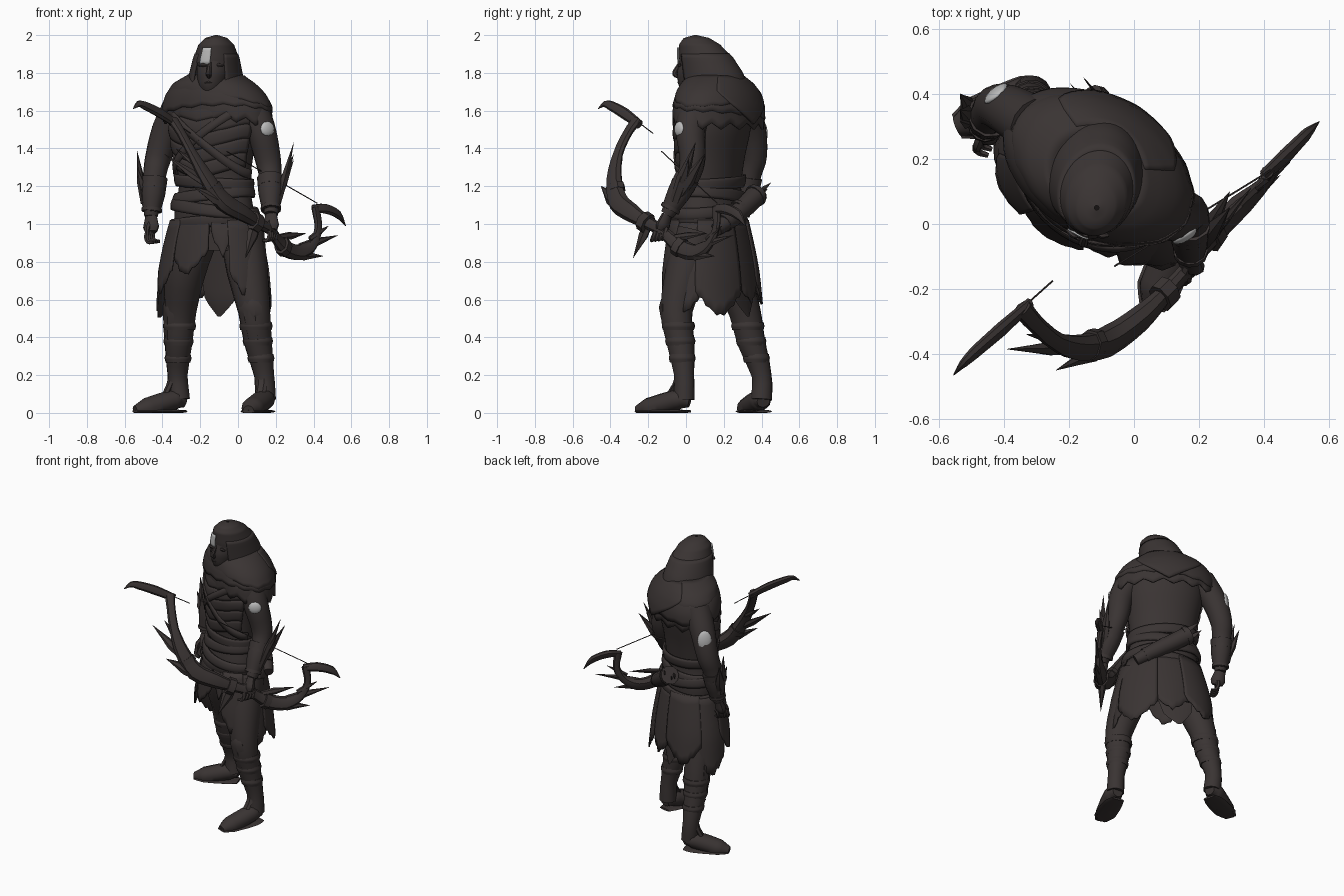
import bpy, bmesh, math, random
from mathutils import Vector as V
random.seed(4)

def material(name, c):
    m = bpy.data.materials.new(name)
    m.diffuse_color = (*c, 1)
    return m
DARK = material("dark_brown", (0.042, 0.034, 0.033))
PALE = material("pale_grey", (0.5, 0.5, 0.5))

def finish(name, bm, mat):
    bmesh.ops.remove_doubles(bm, verts=bm.verts, dist=0.0004)
    bmesh.ops.recalc_face_normals(bm, faces=bm.faces)
    me = bpy.data.meshes.new(name)
    bm.to_mesh(me)
    bm.free()
    me.materials.append(mat)
    ob = bpy.data.objects.new(name, me)
    bpy.context.collection.objects.link(ob)
    return ob

def ring_at(rings, z):
    """rings: (z, cx, cy, rx, ry), ascending z"""
    if z <= rings[0][0]:
        return rings[0][1:]
    for a, b in zip(rings, rings[1:]):
        if z <= b[0]:
            t = (z - a[0]) / (b[0] - a[0])
            return [p + (q - p) * t for p, q in zip(a[1:], b[1:])]
    return rings[-1][1:]

def sheet(name, rings, rot, a0, a1, lo, hi, grow=0, nu=40, nv=10, thick=0, mat=DARK, puff=0):
    """Curved sheet on a ringed body; lo and hi may be functions of angle."""
    bm = bmesh.new()
    grid = []
    for i in range(nu + 1):
        deg = a0 + (a1 - a0) * i / nu
        a, r = math.radians(deg), math.radians(rot)
        zl = lo(deg) if callable(lo) else lo
        zh = hi(deg) if callable(hi) else hi
        col = []
        for j in range(nv + 1):
            z = zl + (zh - zl) * j / nv
            cx, cy, rx, ry = ring_at(rings, z)
            g = grow + puff * math.sin(math.pi * j / nv)
            x, y = (rx + g) * math.cos(a), (ry + g) * math.sin(a)
            col.append(bm.verts.new((cx + x * math.cos(r) - y * math.sin(r),
                                     cy + x * math.sin(r) + y * math.cos(r), z)))
        grid.append(col)
    for p, q in zip(grid, grid[1:]):
        for j in range(nv):
            bm.faces.new((p[j], q[j], q[j + 1], p[j + 1]))
    ob = finish(name, bm, mat)
    if thick:
        s = ob.modifiers.new("thickness", 'SOLIDIFY')
        s.thickness, s.offset = thick, 0
    return ob

BODY_UP = V((0.52, 0.85, 0.1))
def tube(name, pts, radii, n=10, flat=1, up=BODY_UP, sub=3, floor=False):
    """Smooth tapered tube through points."""
    P = [V(p) for p in pts]
    P = [P[0] * 2 - P[1]] + P + [P[-1] * 2 - P[-2]]
    path, rad = [], []
    for i in range(1, len(P) - 2):
        a, b, c, d = P[i - 1:i + 3]
        for k in range(sub):
            t = k / sub
            path.append(0.5 * (2 * b + (c - a) * t + (2 * a - 5 * b + 4 * c - d) * t * t
                               + (3 * b - a - 3 * c + d) * t ** 3))
            rad.append(radii[i - 1] * (1 - t) + radii[i] * t)
    path.append(P[-2])
    rad.append(radii[-1])
    bm = bmesh.new()
    loops = []
    for i, p in enumerate(path):
        t = path[min(i + 1, len(path) - 1)] - path[max(i - 1, 0)]
        s = t.cross(up).normalized()
        w = s.cross(t).normalized()
        ring = []
        for k in range(n):
            a = 2 * math.pi * k / n
            q = p + (s * math.cos(a) + w * math.sin(a) * flat) * max(rad[i], 0.001)
            if floor:
                q.z = max(q.z, 0)
            ring.append(bm.verts.new(q))
        loops.append(ring)
    for p, q in zip(loops, loops[1:]):
        for k in range(n):
            bm.faces.new((p[k], p[(k + 1) % n], q[(k + 1) % n], q[k]))
    bm.faces.new(loops[0])
    bm.faces.new(loops[-1])
    return finish(name, bm, DARK)

def spike(name, a, b, r, flat=0.5, up=BODY_UP):
    a, b = V(a), V(b)
    return tube(name, [a, a.lerp(b, 0.4), b], [r * 0.8, r, 0.001], 6, flat, up, 2)

def zig(deg, size, step):
    return size * abs((deg / step) % 2 - 1)

# torso
R = -32
torso = [(0.86, -.125, .125, .21, .15), (1.05, -.125, .125, .23, .165), (1.2, -.125, .13, .20, .14),
         (1.35, -.125, .135, .22, .155), (1.5, -.12, .145, .25, .175), (1.65, -.12, .16, .25, .165), (1.76, -.12, .15, .08, .08)]
sheet("torso", torso, R, 0, 360, 0.86, 1.76, nv=18)
# overlapping chest lames with a V front
for i in range(5):
    z = 1.24 + i * 0.075
    f = lambda d, z=z: z + 0.06 * min(1, abs(d - 270) / 60)
    sheet("chest_lame", torso, R, 195, 345, f, lambda d, f=f: f(d) + .08, .008, 24, 4, .012, puff=.006)
# belts and tilted chest straps
for z, h, tilt, g in ((.98, .06, .02, .012), (1.05, .06, -.03, .016), (1.12, .06, .025, .012), (1.19, .06, -.015, .012)):
    f = lambda d, z=z, t=tilt: z + t * math.cos(math.radians(d))
    sheet("belt", torso, R, 0, 360, f, lambda d, f=f, h=h: f(d) + h, g, 40, 4, .015, puff=.006)
for s in (1, -1):
    f = lambda d, s=s: 1.43 + s * .19 * math.cos(math.radians(d))
    sheet("chest_strap", torso, R, 180, 360, f, lambda d, f=f: f(d) + .05, .02, 24, 2, .01)

# mantle in layers
mantle = [(1.48, -.105, .17, .325, .21), (1.62, -.11, .17, .305, .20), (1.69, -.12, .17, .265, .18),
          (1.74, -.125, .165, .215, .155), (1.80, -.12, .15, .11, .115)]
for k, (base, g, t) in enumerate(((1.515, -.006, 0), (1.58, .004, .025), (1.65, .008, -.025))):
    f = lambda d, b=base, t=t, k=k: (b + .05 * max(0, -math.sin(math.radians(d))) + t * math.cos(math.radians(d))
                                     - zig(d, (.035, .012, .008)[k], 12) + (.02 if k == 0 else 0))
    sheet("mantle_layer", mantle, R, 0, 360, f, 1.79, g, 60, 8, .012, puff=.007)
sheet("back_cowl", mantle, R, 40, 140, lambda d: 1.53 + .17 * abs(d - 90) / 50, 1.78, .014, 20, 8, .015)

# head and hood
H = -15
head = [(1.66, -.13, .07, .05, .065), (1.70, -.135, .06, .062, .085), (1.74, -.135, .057, .075, .10),
        (1.8, -.13, .055, .088, .104), (1.83, -.128, .057, .088, .10), (1.88, -.125, .06, .088, .092), (1.95, -.12, .06, .07, .085)]
sheet("head", head, H, 0, 360, 1.64, 1.95, nu=28, nv=16)
tube("nose", [(-.148, -.03, 1.855), (-.153, -.046, 1.825), (-.156, -.058, 1.795), (-.15, -.03, 1.775)], [.01, .013, .016, .01], 8)
for x in (-.185, -.10):
    tube("brow", [(x - .022, -.018, 1.838), (x, -.034, 1.842), (x + .022, -.034, 1.838)], [.006, .011, .006], 6, up=V((0, 0, 1)))
tube("mouth", [(-.175, -.028, 1.745), (-.155, -.037, 1.75), (-.13, -.032, 1.745)], [.006, .009, .006], 6, up=V((0, 0, 1)))
hood = [(1.64, -.115, .17, .16, .17), (1.72, -.118, .155, .147, .172), (1.8, -.117, .135, .133, .163), (1.88, -.115, .105, .115, .14),
        (1.95, -.115, .072, .09, .107), (1.985, -.115, .055, .055, .065), (2.0, -.115, .05, .004, .004)]
sheet("hood_drape", hood, H, -52, 232, 1.63, 1.9, 0, 36, 12, .012)
sheet("hood_top", hood, H, 0, 360, lambda d: 1.87 - .02 * max(0, -math.sin(math.radians(d))), 2.0, .003, 36, 18)
sheet("forehead_patch", hood, H, 248, 274, 1.845, 1.935, .013, 5, 5, .005, PALE)

# skirt panels
skirt = [(.5, -.13, .135, .325, .24), (.75, -.13, .13, .295, .21), (1.02, -.125, .125, .235, .17)]
for i, (c, w, z) in enumerate(((262, 26, .72), (222, 22, .62), (182, 28, .49), (138, 28, .56), (95, 28, .58),
                               (50, 28, .5), (8, 28, .52), (330, 18, .6), (305, 14, .82))):
    f = lambda d, c=c, w=w, z=z: z + .13 * (abs(d - c) / w) ** 1.3 + zig(d, .025, 5)
    sheet("skirt_panel", skirt, R, c - w, c + w, f, 1.02, .004 + .008 * (i % 2), 14, 8, .01, puff=.006)
sheet("skirt_lining", skirt, R, -20, 205, lambda d: .66 + zig(d, .05, 9), 1.0, -.012, 40, 6, .006)
tube("back_cloth", [(-.08, .26, .95), (-.09, .29, .75), (-.10, .31, .6), (-.1, .33, .51)], [.12, .12, .09, .01], 8, .1)

# legs, boots and greaves
legs = (((.02, .06, .95), (.05, .0, .75), (.085, -.05, .54), (.105, -.03, .38), (.138, -.01, .2), (.145, -.01, .07)),
        ((-.22, .2, .95), (-.28, .24, .75), (-.305, .31, .54), (-.315, .345, .38), (-.32, .40, .2), (-.31, .40, .07)))
feet = (((.15, .02, .06), (.138, -.04, .07), (.11, -.115, .05), (.075, -.2, .025), (.055, -.26, .012)),
        ((-.28, .41, .06), (-.33, .395, .07), (-.405, .36, .05), (-.485, .325, .025), (-.545, .30, .012)))
for leg, foot in zip(legs, feet):
    tube("leg", leg, [.12, .11, .085, .075, .053, .056], 14)
    tube("foot", foot, [.035, .06, .062, .06, .03], 12, .9, V((0, 0, 1)), 4, True)
    tube("sole", [(x, y, .008) for x, y, z in foot], [.045, .064, .07, .068, .04], 12, .15, V((0, 0, 1)), 4, True)
    for k, t, r in ((3, .0, .075), (3, .5, .066), (2, .5, .083)):
        p = V(leg[k]).lerp(V(leg[k + 1]), t)
        tube("shin_band", [p + V((0, 0, .022)), p, p - V((0, 0, .022))], [r, r + .006, r], 14)
    d = V(foot[-1]) - V(foot[0])
    d.z = 0
    d.normalize()
    knee = V(leg[2]) + d * .06
    tube("greave", [knee + V((0, 0, .1)), knee + V((0, 0, .02)), V(leg[3]) + d * .05, V(leg[4]) + d * .03, V(foot[2])],
         [.005, .065, .05, .03, .03], 6, .5, d)

# arms, hands, bracers
arms = (((.06, .06, 1.64), (.12, .025, 1.5), (.155, .035, 1.36), (.17, .02, 1.27), (.18, -.04, 1.15), (.175, -.10, 1.05)),
        ((-.30, .30, 1.64), (-.375, .345, 1.5), (-.42, .36, 1.36), (-.44, .34, 1.27), (-.455, .32, 1.15), (-.46, .30, 1.04)))
for arm, out, tip in zip(arms, (V((.8, .1, 0)), V((-.85, .25, 0))), (V((.295, .05, 1.43)), V((-.535, .35, 1.39)))):
    tube("arm", arm, [.09, .08, .07, .062, .055, .036], 14)
    wrist, elbow = V(arm[5]), V(arm[3])
    tube("bracer", [elbow.lerp(wrist, .1), elbow.lerp(wrist, .5), elbow.lerp(wrist, .9)], [.07, .064, .046], 10)
    for t in (.3, .85):
        p, q = elbow.lerp(wrist, t - .04), elbow.lerp(wrist, t + .04)
        tube("bracer_strap", [p, q], [.073 - t * .022] * 2, 12)
    for k, off in enumerate((V((0, 0, 0)), V((0, .05, -.06)), V((0, -.035, -.09)))):
        spike("bracer_spike", elbow.lerp(wrist, .7 - .1 * k) + out * .05, tip + off, .036, .6, out)
    # hand
    n = V((0, -.35, -.9)).normalized()
    palm = wrist + n * .06
    tube("palm", [wrist, palm, palm + n * .03], [.034, .047, .035], 10, .7)
    for k in range(4):
        b = palm + n * .02 + BODY_UP * (k - 1.5) * .022
        inward = -out.normalized() * .03
        tube("finger", [b, b + n * .03 - inward * .3, b + n * .06, b + n * .065 + inward], [.013, .013, .012, .008], 6, up=BODY_UP)
    tube("thumb", [wrist + n * .03, palm - BODY_UP * .04, palm - BODY_UP * .04 + n * .04], [.017, .015, .009], 6, up=out)

# pale arm patches
for name, c, d, sx, sy in (("left_arm_patch", (.12, .025, 1.5), V((.5, -.85, .05)), .042, .04),
                           ("right_arm_patch", (-.378, .347, 1.48), V((-.65, .75, .1)), .045, .065)):
    bm = bmesh.new()
    bmesh.ops.create_uvsphere(bm, u_segments=12, v_segments=8, radius=1)
    ob = finish(name, bm, PALE)
    ob.scale = (sx, sy, .018)
    ob.location = V(c) + d.normalized() * .071
    ob.rotation_euler = d.to_track_quat('Z', 'Y').to_euler()

# bow
UP = V((-.18, .185, -.124)).normalized()
tube("bow_upper_limb", [(.19, -.11, .96), (.10, -.21, 1.01), (.02, -.29, 1.06), (-.08, -.36, 1.12), (-.165, -.38, 1.24),
                        (-.24, -.36, 1.37), (-.30, -.31, 1.48), (-.345, -.26, 1.55)],
     [.03, .034, .05, .058, .046, .03, .028, .032], 8, .75, UP)
tube("bow_upper_tip", [(-.32, -.245, 1.525), (-.41, -.325, 1.585), (-.49, -.395, 1.625), (-.525, -.43, 1.635), (-.555, -.465, 1.61)],
     [.024, .03, .026, .018, .002], 8, .65, UP)
tube("bow_lower_limb", [(.17, -.14, .98), (.205, -.08, .92), (.26, -.01, .865), (.33, .06, .85), (.395, .12, .89),
                        (.425, .16, .98), (.41, .16, 1.09)],
     [.03, .035, .048, .045, .028, .022, .026], 8, .75, UP)
tube("bow_lower_tip", [(.40, .15, 1.08), (.465, .21, 1.08), (.53, .275, 1.05), (.57, .315, .99)], [.024, .03, .026, .002], 8, .65, UP)
tube("bow_string_upper", [(-.345, -.26, 1.545), (-.25, -.175, 1.48)], [.003, .003], 5, sub=1)
tube("bow_string_lower", [(-.06, -.13, 1.385), (.42, .165, 1.11)], [.003, .003], 5, sub=1)
for a, b, r in (((.1, -.19, 1.02), (.04, -.28, .82), .035), ((-.05, -.36, 1.1), (-.24, -.45, 1.2), .04),
                ((-.15, -.38, 1.2), (-.39, -.385, 1.37), .03), ((-.2, -.36, 1.3), (-.33, -.34, 1.4), .022),
                ((.27, 0, .84), (.45, .15, .83), .032), ((.33, .06, .88), (.53, .25, .94), .024),
                ((.38, .11, .92), (.48, .19, .99), .018), ((.22, -.06, .93), (.36, .11, .95), .022)):
    spike("bow_blade", a, b, r, .6, UP)
for a, b in (((.11, -.2, 1.0), (.08, -.23, 1.02)), ((-.12, -.37, 1.17), (-.14, -.375, 1.2)), ((.23, -.05, .89), (.25, -.02, .87))):
    tube("bow_binding", [a, b], [.055, .055], 8, .8, UP)

# quiver with arrows across the lower back
tube("quiver", [(.12, .16, .97), (.04, .24, 1.03), (-.06, .32, 1.1), (-.14, .38, 1.16)], [.035, .05, .054, .056], 12)
for t in (.2, .55, .95):
    p = V((.12, .16, .97)).lerp(V((-.14, .38, 1.16)), t)
    d = V((-.26, .24, .19)).normalized() * .012
    tube("quiver_ring", [p - d, p + d], [.048 + .014 * t] * 2, 12)
for k in range(6):
    o = V([random.uniform(-.03, .03) for _ in range(3)])
    spike("arrow_fletching", V((-.13, .37, 1.15)) + o, V((-.18, .43, 1.2)) + o, .014, .3)

# smooth shading with sharp edges kept
for ob in bpy.data.objects:
    ob.select_set(True)
    bpy.context.view_layer.objects.active = ob
bpy.ops.object.shade_smooth_by_angle(angle=math.radians(40))
